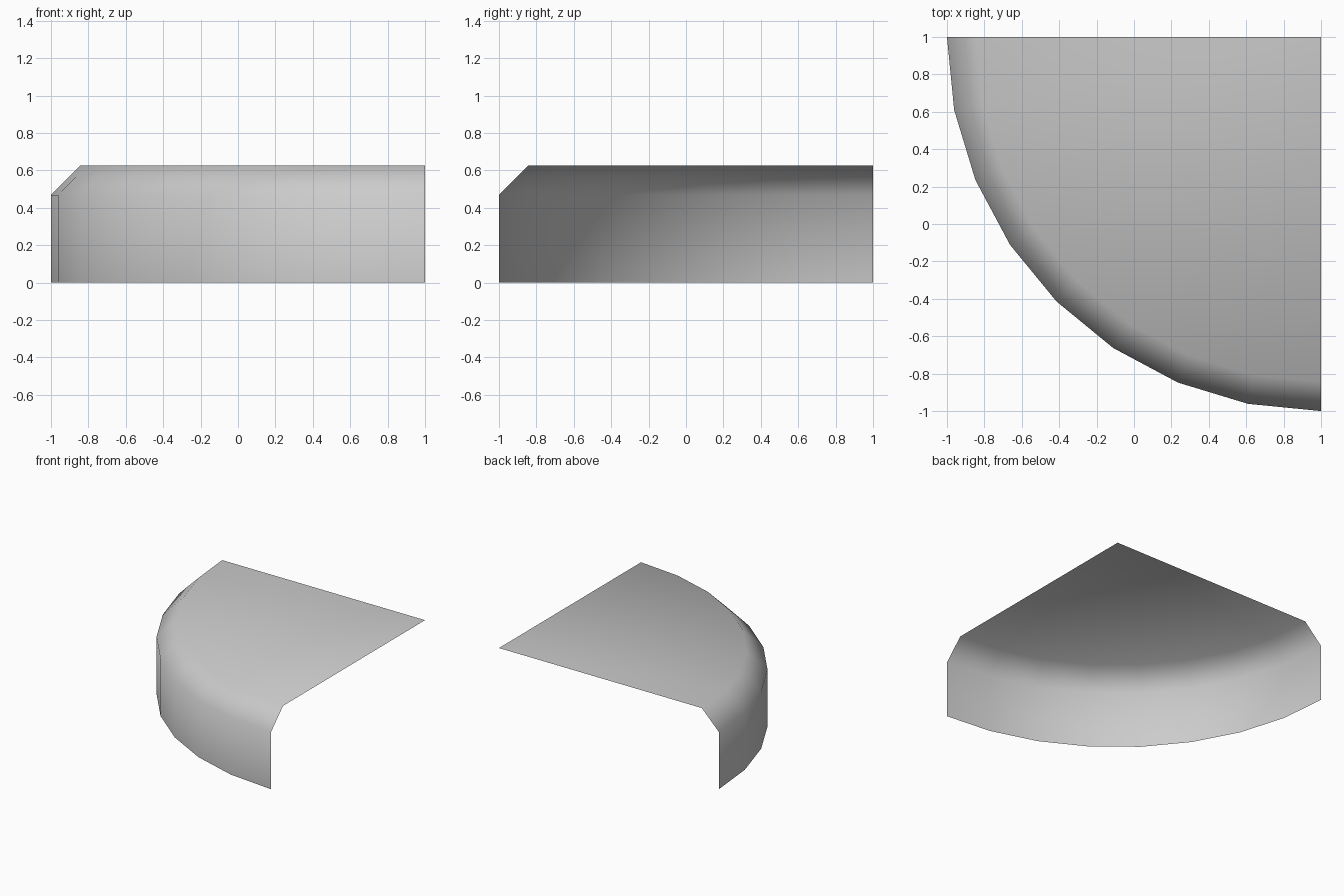
import bpy, bmesh
from math import cos, sin, pi

cube = bpy.data.objects.get("Cube")
if cube:
    bpy.data.objects.remove(cube, do_unlink=True)

RADIUS, HEIGHT, BEVEL, SEGMENTS = 2.0, 0.625, 0.156, 8

grey = bpy.data.materials.new("light grey")
grey.use_nodes = True
colour = (0.6, 0.6, 0.6, 1)
grey.diffuse_color = colour
grey.node_tree.nodes["Principled BSDF"].inputs["Base Color"].default_value = colour

# Quarter-round open shell: outer wall, chamfer and top, swept about the back corner
profile = [(RADIUS, 0), (RADIUS, HEIGHT - BEVEL), (RADIUS - BEVEL, HEIGHT)]
bm = bmesh.new()
rows = []
for r, z in profile:
    angles = [pi + i * pi / 2 / SEGMENTS for i in range(SEGMENTS + 1)]
    rows.append([bm.verts.new((1 + r * cos(a), 1 + r * sin(a), z)) for a in angles])

# Wall and chamfer bands
for low, high in zip(rows, rows[1:]):
    for i in range(SEGMENTS):
        bm.faces.new((low[i], low[i + 1], high[i + 1], high[i]))

# Flat top fanned from the corner
corner = bm.verts.new((1, 1, HEIGHT))
for a, b in zip(rows[-1], rows[-1][1:]):
    bm.faces.new((a, b, corner))

for face in bm.faces:
    face.smooth = True
mesh = bpy.data.meshes.new("corner_shell")
bm.to_mesh(mesh)
bm.free()
mesh.materials.append(grey)
shell = bpy.data.objects.new("corner_shell", mesh)
bpy.context.collection.objects.link(shell)
